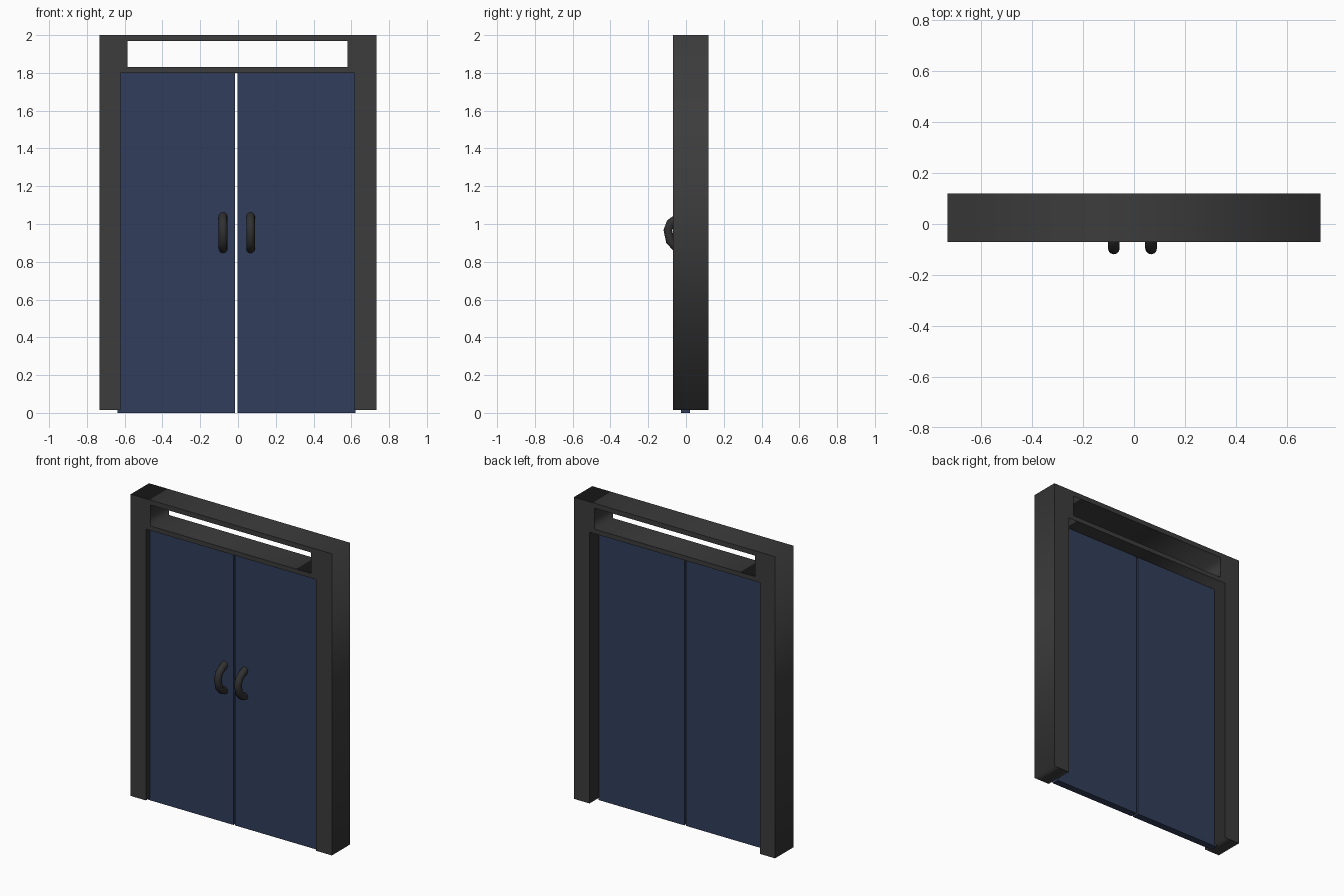
import bpy, math

if "Cube" in bpy.data.objects:
    bpy.data.objects.remove(bpy.data.objects["Cube"])


def material(name, rgb):
    m = bpy.data.materials.new(name)
    m.diffuse_color = (*rgb, 1)
    m.use_nodes = True
    m.node_tree.nodes["Principled BSDF"].inputs["Base Color"].default_value = m.diffuse_color
    return m


charcoal = material("charcoal", (0.045, 0.045, 0.045))
navy = material("navy", (0.031, 0.048, 0.105))
black = material("black", (0.03, 0.03, 0.03))


def finish_curve(obj, mat):
    obj.data.materials.append(mat)
    bpy.context.collection.objects.link(obj)
    bpy.ops.object.select_all(action='DESELECT')
    obj.select_set(True)
    bpy.context.view_layer.objects.active = obj
    bpy.ops.object.convert(target='MESH')
    return bpy.context.object


def add_spline(curve, pts, closed):
    s = curve.splines.new('POLY')
    s.points.add(len(pts) - 1)
    for p, co in zip(s.points, pts):
        p.co = (*co, 1)
    s.use_cyclic_u = closed


# Frame: one outline with a door notch and a transom hole, extruded in depth
fc = bpy.data.curves.new("frame", 'CURVE')
fc.dimensions = '2D'
fc.fill_mode = 'BOTH'
fc.extrude = 0.095
outer = [(-.732, .016), (-.622, .016), (-.622, 1.80), (.618, 1.80),
         (.618, .016), (.732, .016), (.732, 2.0), (-.732, 2.0)]
transom = [(-.586, 1.83), (.581, 1.83), (.581, 1.968), (-.586, 1.968)]
for outline in (outer, transom):
    add_spline(fc, [(x, z, 0) for x, z in outline], True)
frame = bpy.data.objects.new("frame", fc)
frame.rotation_euler.x = math.radians(90)
frame.location.y = 0.025
finish_curve(frame, charcoal)


# Door leaves, tucked slightly into the frame
def box(name, x0, x1, y0, y1, z0, z1, mat):
    bpy.ops.mesh.primitive_cube_add(
        size=1, location=((x0 + x1) / 2, (y0 + y1) / 2, (z0 + z1) / 2))
    o = bpy.context.object
    o.name = name
    o.scale = (x1 - x0, y1 - y0, z1 - z0)
    bpy.ops.object.transform_apply(location=False, rotation=False, scale=True)
    o.data.materials.append(mat)


box("left_door", -.638, -.015, -.026, .021, 0, 1.81, navy)
box("right_door", -.002, .623, -.026, .021, 0, 1.81, navy)

# Curved pull handles: round tube along a bowed path
path = [(-.015, 1.042), (-.052, 1.026), (-.082, 1.005), (-.096, .967),
        (-.084, .909), (-.055, .88), (-.015, .866)]
for name, x in (("left_handle", -.079), ("right_handle", .067)):
    hc = bpy.data.curves.new(name, 'CURVE')
    hc.dimensions = '3D'
    hc.bevel_depth = 0.023
    hc.bevel_resolution = 4
    hc.use_fill_caps = True
    add_spline(hc, [(x, y, z) for y, z in path], False)
    finish_curve(bpy.data.objects.new(name, hc), black)
    bpy.ops.object.shade_smooth_by_angle(angle=math.radians(50))
